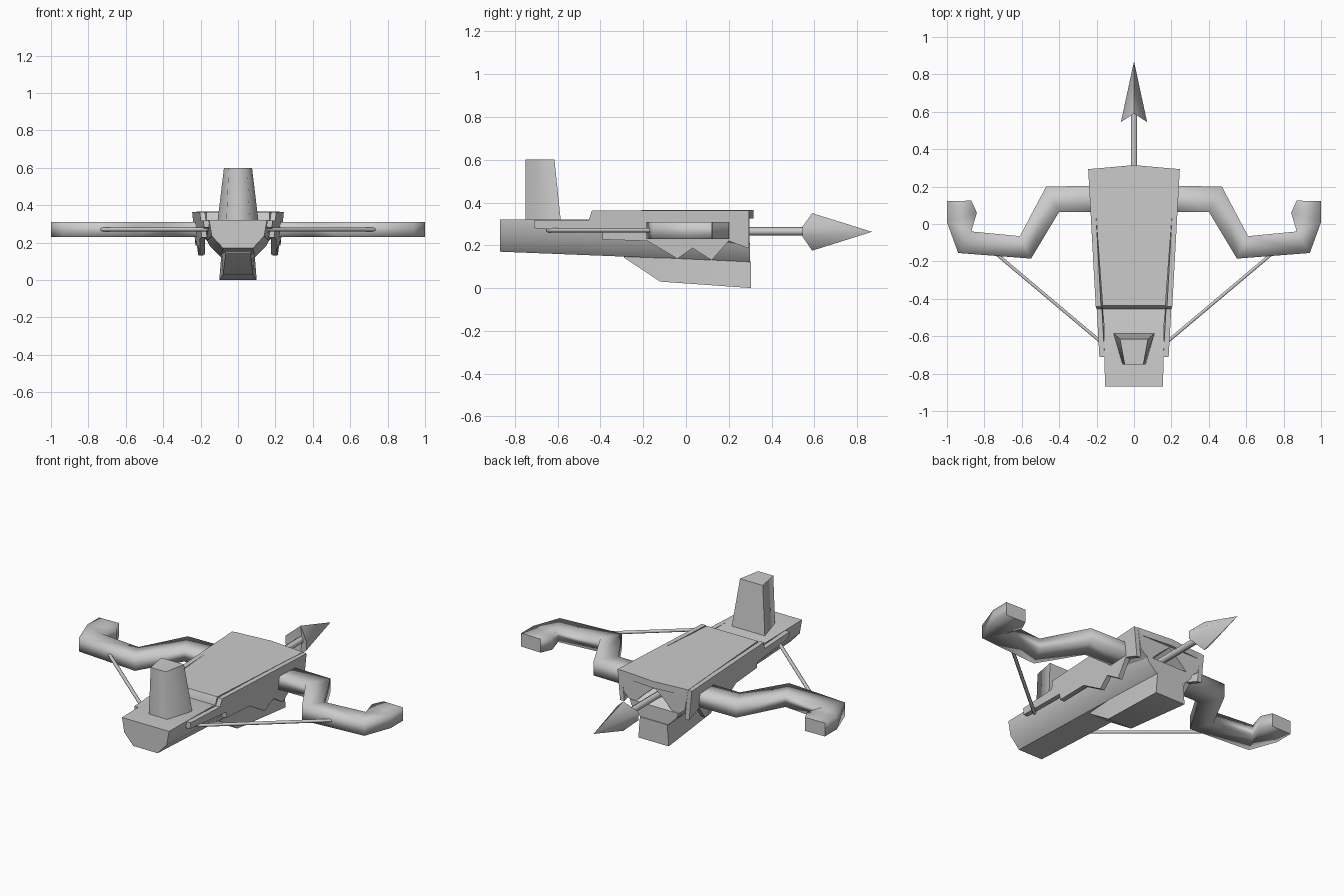
import bpy, bmesh
from math import radians
from mathutils import Vector

if "Cube" in bpy.data.objects:
    bpy.data.objects.remove(bpy.data.objects["Cube"])


def make(name, verts, faces, angle=40, mirror=False):
    me = bpy.data.meshes.new(name)
    me.from_pydata([tuple(v) for v in verts], [], faces)
    bm = bmesh.new()
    bm.from_mesh(me)
    bmesh.ops.recalc_face_normals(bm, faces=bm.faces)
    bm.to_mesh(me)
    bm.free()
    me.polygons.foreach_set("use_smooth", [True] * len(me.polygons))
    me.set_sharp_from_angle(angle=radians(angle))
    ob = bpy.data.objects.new(name, me)
    bpy.context.collection.objects.link(ob)
    if mirror:
        ob.modifiers.new("Mirror", 'MIRROR')
    return ob


def loft(name, rings, **kw):
    """Skin equal-sized rings of points and cap both ends."""
    n = len(rings[0])
    verts = [p for r in rings for p in r]
    faces = [(k*n + i, k*n + (i+1) % n, (k+1)*n + (i+1) % n, (k+1)*n + i)
             for k in range(len(rings) - 1) for i in range(n)]
    faces += [tuple(range(n)), tuple(range(len(verts) - n, len(verts)))]
    return make(name, verts, faces, **kw)


def section(y, half):
    """Symmetric ring at depth y from right-hand (x, z) points."""
    return [(x, y, z) for x, z in half] + [(-x, y, z) for x, z in reversed(half)]


def rod(name, a, b, r, sides, **kw):
    a, b = Vector(a), Vector(b)
    bpy.ops.mesh.primitive_cylinder_add(vertices=sides, radius=r, depth=(b - a).length,
                                        location=(0, 0, 0))
    ob = bpy.context.object
    m = (b - a).to_track_quat('Z', 'Y').to_matrix().to_4x4()
    m.translation = (a + b) / 2
    ob.data.transform(m)
    ob.name = name
    ob.data.polygons.foreach_set("use_smooth", [True] * len(ob.data.polygons))
    ob.data.set_sharp_from_angle(angle=radians(65))
    if kw.get("mirror"):
        ob.modifiers.new("Mirror", 'MIRROR')
    return ob


# long stock, dropping away at the front to leave the arrow channel
loft("stock", [
    section(-0.87, [(0.155, 0.32), (0.14, 0.235), (0.08, 0.17)]),
    section(0.14, [(0.175, 0.32), (0.165, 0.21), (0.09, 0.13)]),
    section(0.30, [(0.16, 0.21), (0.15, 0.18), (0.09, 0.122)])])

# top cover with an open channel underneath
loft("cover", [
    section(-0.455, [(0.168, 0.32), (0.165, 0.29), (0.12, 0.27), (0.07, 0.28), (0.0, 0.30)]),
    section(-0.435, [(0.168, 0.363), (0.165, 0.28), (0.12, 0.26), (0.07, 0.27), (0.0, 0.30)]),
    section(0.14, [(0.21, 0.365), (0.195, 0.24), (0.14, 0.20), (0.07, 0.26), (0.0, 0.31)]),
    section(0.297, [(0.222, 0.365), (0.20, 0.24), (0.14, 0.19), (0.07, 0.26), (0.0, 0.32)])])

# shallow pointed lip on the cover front
make("cover_lip",
     [(s * 0.222, 0.295, z) for s in (-1, 1) for z in (0.365, 0.325)]
     + [(0, 0.315, 0.365), (0, 0.315, 0.325), (0, 0.28, 0.365), (0, 0.28, 0.325)],
     [(0, 4, 5, 1), (4, 2, 3, 5), (0, 6, 2, 4), (1, 5, 3, 7), (0, 1, 7, 6), (6, 7, 3, 2)])

# jagged side plates
outline = [(-0.71, 0.318), (-0.71, 0.28), (-0.39, 0.262), (-0.39, 0.227), (-0.18, 0.22),
           (-0.04, 0.137), (0.03, 0.187), (0.12, 0.13), (0.20, 0.22), (0.295, 0.185),
           (0.295, 0.363), (-0.44, 0.363), (-0.455, 0.318)]


def plate_ring(inset):
    return [(0.19 + 0.055 * (y + 0.7) - 0.1 * (0.36 - z) - inset, y, z) for y, z in outline]


loft("side_plate", [plate_ring(0.0), plate_ring(0.028)], mirror=True)

# keel under the front
loft("keel", [
    section(-0.29, [(0.07, 0.16), (0.065, 0.142)]),
    section(-0.12, [(0.088, 0.15), (0.08, 0.03)]),
    section(0.305, [(0.09, 0.125), (0.10, 0.0)])])

# upright grip at the rear
loft("rear_post", [
    [(-0.11, -0.585, 0.31), (0.11, -0.585, 0.31), (0.062, -0.75, 0.31), (-0.062, -0.75, 0.31)],
    [(-0.075, -0.615, 0.6), (0.075, -0.615, 0.6), (0.05, -0.75, 0.6), (-0.05, -0.75, 0.6)]],
    angle=80)

# bent bow arms: outer and inner edge points along the path
path = [((0.17, 0.205), (0.17, 0.065)), ((0.47, 0.20), (0.40, 0.065)),
        ((0.61, -0.065), (0.55, -0.185)), ((0.87, -0.04), (0.94, -0.155)),
        ((0.84, 0.06), (1.0, 0.01)), ((0.87, 0.125), (1.0, 0.122))]
arm = loft("bow_arm", [[(*a, 0.23), (*a, 0.31), (*b, 0.31), (*b, 0.23)] for a, b in path],
           angle=180, mirror=True)
for p in list(arm.data.polygons)[-2:]:
    p.use_smooth = False

# bow strings
rod("bow_string", (0.73, -0.165, 0.27), (0.16, -0.645, 0.27), 0.01, 6, mirror=True)

# arrow shaft and barbed head
rod("arrow_shaft", (0, 0.1, 0.265), (0, 0.61, 0.265), 0.02, 6)
ring = [(0.07, 0.545, 0.24), (0.07, 0.545, 0.288), (0, 0.59, 0.35),
        (-0.07, 0.545, 0.288), (-0.07, 0.545, 0.24), (0, 0.59, 0.175)]
make("arrow_head", ring + [(0, 0.87, 0.263), (0, 0.6, 0.263)],
     [(i, (i + 1) % 6, t) for i in range(6) for t in (6, 7)], angle=60)
